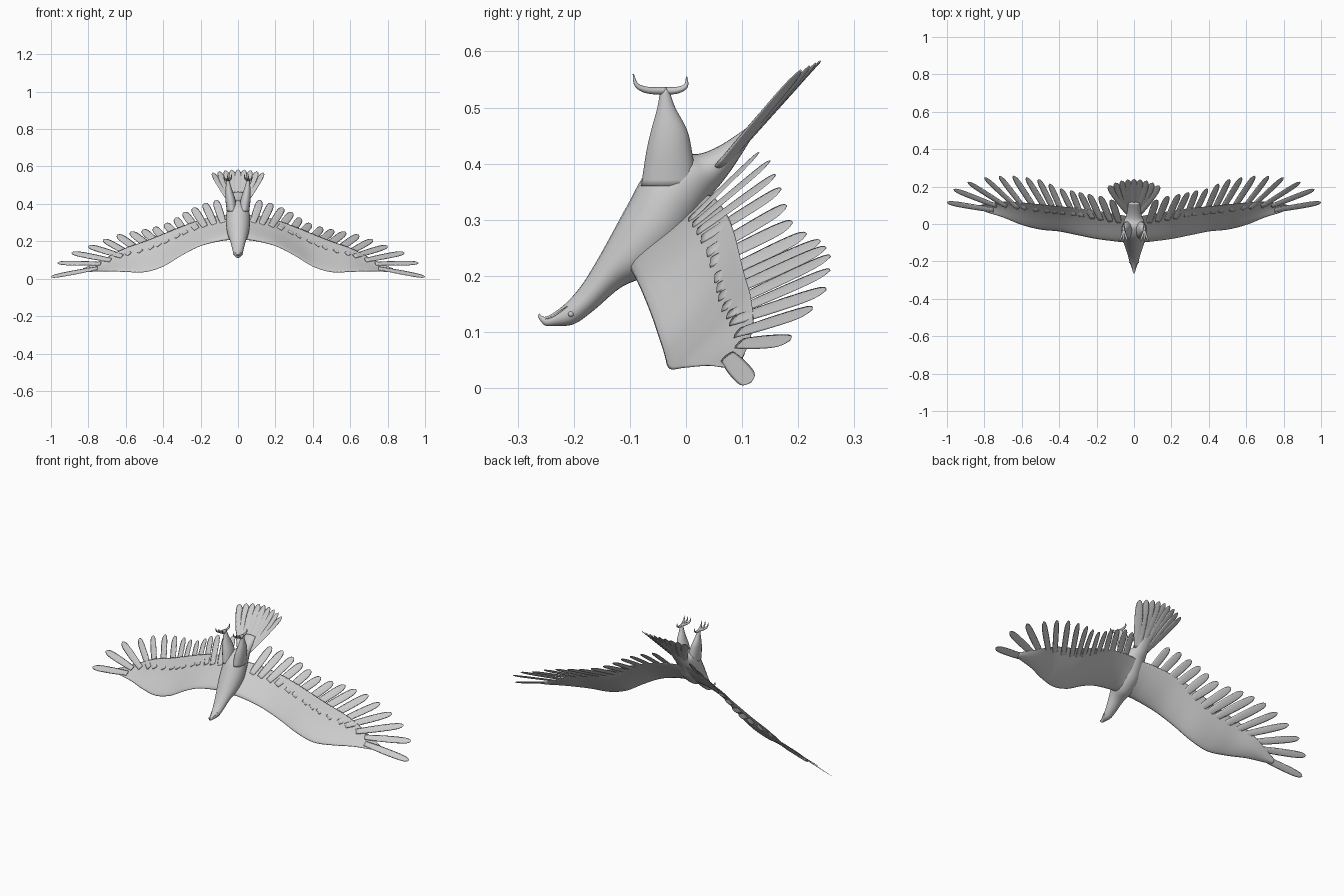
import bpy, bmesh, math
from mathutils import Vector

cube = bpy.data.objects.get("Cube")
if cube:
    bpy.data.objects.remove(cube, do_unlink=True)

grey = bpy.data.materials.new("plain_grey")
grey.use_nodes = True
grey.diffuse_color = (0.6, 0.6, 0.6, 1)
grey.node_tree.nodes["Principled BSDF"].inputs["Base Color"].default_value = (0.6, 0.6, 0.6, 1)
X = Vector((1, 0, 0))


def spline(rows, n):
    """Smoothly interpolate rows of numbers, n steps per segment."""
    out = []
    for i in range(len(rows) - 1):
        a, b, c, d = rows[max(i - 1, 0)], rows[i], rows[i + 1], rows[min(i + 2, len(rows) - 1)]
        for k in range(n):
            t = k / n
            out.append([q + t / 2 * (r - p + t * (2 * p - 5 * q + 4 * r - s + t * (3 * (q - r) + s - p)))
                        for p, q, r, s in zip(a, b, c, d)])
    return out + [list(rows[-1])]


def loft(name, rings):
    """Skin a list of closed rings and cap both ends."""
    bm = bmesh.new()
    loops = [[bm.verts.new(p) for p in ring] for ring in rings]
    n = len(loops[0])
    for a, b in zip(loops, loops[1:]):
        for i in range(n):
            j = (i + 1) % n
            bm.faces.new((a[i], a[j], b[j], b[i]))
    bm.faces.new(loops[0])
    bm.faces.new(loops[-1][::-1])
    bmesh.ops.recalc_face_normals(bm, faces=bm.faces)
    for f in bm.faces:
        f.smooth = True
    mesh = bpy.data.meshes.new(name)
    bm.to_mesh(mesh)
    bm.free()
    mesh.materials.append(grey)
    ob = bpy.data.objects.new(name, mesh)
    bpy.context.collection.objects.link(ob)
    return ob


def ellipse(c, u, v, n=12):
    return [c + u * math.cos(2 * math.pi * i / n) + v * math.sin(2 * math.pi * i / n) for i in range(n)]


def tube(name, rows):
    """Tapered round tube; rows are x, y, z, radius."""
    pts = spline(rows, 4)
    rings = []
    for i, p in enumerate(pts):
        t = Vector(pts[min(i + 1, len(pts) - 1)][:3]) - Vector(pts[max(i - 1, 0)][:3])
        v = t.cross(X).normalized()
        rings.append(ellipse(Vector(p[:3]), v.cross(t).normalized() * p[3], v * p[3], 8))
    return loft(name, rings)


BLADE = spline([(0, .75), (.3, .95), (.65, 1), (.86, .88), (.96, .55), (1, .05)], 3)


def feather(name, base, tip, normal, half, thick=.003, bend=0):
    """Flat rounded blade from base to tip, lying across the normal."""
    d = tip - base
    side = d.cross(normal).normalized()
    up = side.cross(d).normalized()
    return loft(name, [ellipse(base + d * t + up * bend * math.sin(math.pi * t),
                               side * w * half, up * thick * (1.1 - .8 * t), 8) for t, w in BLADE])


# Body from beak to rump: belly y z, back y z, half width
body_rows = [
    (-.262, .133, -.264, .127, .002), (-.252, .127, -.252, .112, .007),
    (-.235, .135, -.232, .111, .012), (-.21, .155, -.2, .114, .023),
    (-.185, .185, -.165, .138, .031), (-.16, .225, -.115, .18, .042),
    (-.135, .27, -.06, .205, .055), (-.105, .325, -.01, .25, .064),
    (-.07, .385, .02, .30, .063), (-.02, .42, .047, .345, .053),
    (.02, .417, .063, .365, .042), (.06, .432, .085, .395, .036),
    (.11, .465, .12, .45, .03)]
rings = []
for by, bz, ky, kz, w in spline(body_rows, 5):
    belly, back = Vector((0, by, bz)), Vector((0, ky, kz))
    rings.append(ellipse((belly + back) / 2, X * w, (belly - back) / 2, 24))
loft("body", rings)

# Wing stations: x, leading y z, feather root y z, half thickness
wing_rows = [
    (0, -.10, .21, .035, .345, .025), (.08, -.095, .205, .05, .34, .02),
    (.2, -.08, .175, .07, .315, .014), (.3, -.06, .125, .085, .28, .012),
    (.4, -.04, .065, .095, .24, .011), (.5, -.03, .035, .105, .2, .010),
    (.6, -.005, .036, .115, .165, .009), (.7, .035, .04, .12, .115, .007),
    (.78, .06, .038, .11, .075, .005), (.83, .08, .035, .1, .055, .003)]
stations = spline(wing_rows, 5)


def frame(i):
    """Leading point, root point and back-facing normal of a wing station."""
    def ends(r):
        return Vector((r[0], r[1], r[2])), Vector((r[0], r[3], r[4]))
    lead, root = ends(stations[i])
    a, b = ends(stations[max(i - 1, 0)]), ends(stations[min(i + 1, len(stations) - 1)])
    span = b[0] + b[1] - a[0] - a[1]
    n = (root - lead).cross(span).normalized()
    return lead, root, n if n.y > 0 else -n


# Flight feathers: root x, tip x y z
feather_rows = [
    (.078, .12, .13, .42), (.13, .18, .15, .405), (.18, .24, .16, .38),
    (.23, .29, .17, .355), (.275, .335, .18, .325), (.32, .39, .19, .295),
    (.37, .45, .215, .275), (.42, .51, .24, .262), (.47, .575, .25, .25),
    (.52, .645, .258, .235), (.575, .72, .257, .21), (.63, .80, .25, .175),
    (.685, .89, .225, .14), (.73, .965, .185, .085), (.75, 1, .115, .01)]


def flip(v, s):
    return Vector((v.x * s, v.y, v.z))


for s, label in ((1, "left"), (-1, "right")):
    # Wing skin with a thick leading edge
    rings = []
    for i, row in enumerate(stations):
        lead, root, n = frame(i)
        ring = []
        for k in range(20):
            a = 2 * math.pi * k / 20
            c = (1 - math.cos(a)) / 2
            off = row[5] * math.sin(a) * (1.05 - .85 * c) + .008 * math.sin(math.pi * c)
            ring.append(flip(lead.lerp(root, c) + n * off, s))
        rings.append(ring)
    loft(label + "_wing", rings)

    # Feathers along the trailing edge and tip
    for k, (rx, tx, ty, tz) in enumerate(feather_rows):
        i = min(range(len(stations)), key=lambda j: abs(stations[j][0] - rx))
        lead, root, n = frame(i)
        base = lead.lerp(root, .35 if k == 14 else .7)
        half = .021 if k < 10 else .019
        feather(f"{label}_wing_feather_{k + 1}", flip(base, s), flip(Vector((tx, ty, tz)), s),
                flip(n, s), half, bend=0)

    # Leg: y, z, x, y radius, x radius
    leg_rows = [(-.03, .36, .032, .05, .028), (-.03, .42, .04, .041, .027), (-.03, .46, .047, .032, .021),
                (-.035, .50, .052, .016, .013), (-.038, .532, .055, .008, .008)]
    loft(label + "_leg", [ellipse(Vector((s * x, y, z)), X * rx, Vector((0, ry, 0)), 16)
                          for y, z, x, ry, rx in spline(leg_rows, 4)])

    # Toes ending in curved claws
    fx = s * .055
    for k in (-1, 0, 1):
        tube(f"{label}_front_toe_{k + 2}", [
            (fx, -.036, .53, .007), (fx + .012 * k, -.068, .531, .006),
            (fx + .019 * k, -.088, .54, .004), (fx + .021 * k, -.094, .56, .001)])
    tube(label + "_back_toe", [(fx, -.038, .53, .007), (fx, -.015, .531, .006),
                               (fx, 0, .539, .004), (fx, .001, .555, .001)])

    # Eye and mouth edge
    bpy.ops.mesh.primitive_uv_sphere_add(segments=16, ring_count=10, radius=.005,
                                         location=(s * .021, -.205, .132))
    eye = bpy.context.object
    eye.name = label + "_eye"
    eye.data.materials.append(grey)
    bpy.ops.object.shade_smooth()
    tube(label + "_mouth_edge", [(s * .006, -.25, .123, .001), (s * .010, -.234, .13, .002),
                                 (s * .017, -.212, .146, .001)])

# Arched tail fan
for i in range(9):
    k = (i - 4) / 4
    base = Vector((.03 * k, .06, .39 + .006 * k * k))
    tip = Vector((.135 * k, .24 - .035 * k * k, .583 - .016 * k * k))
    normal = Vector((.35 * k, .7, -.7))
    feather(f"tail_feather_{i + 1}", base + normal * .0015 * (i % 2), tip, normal, .021, .005)
